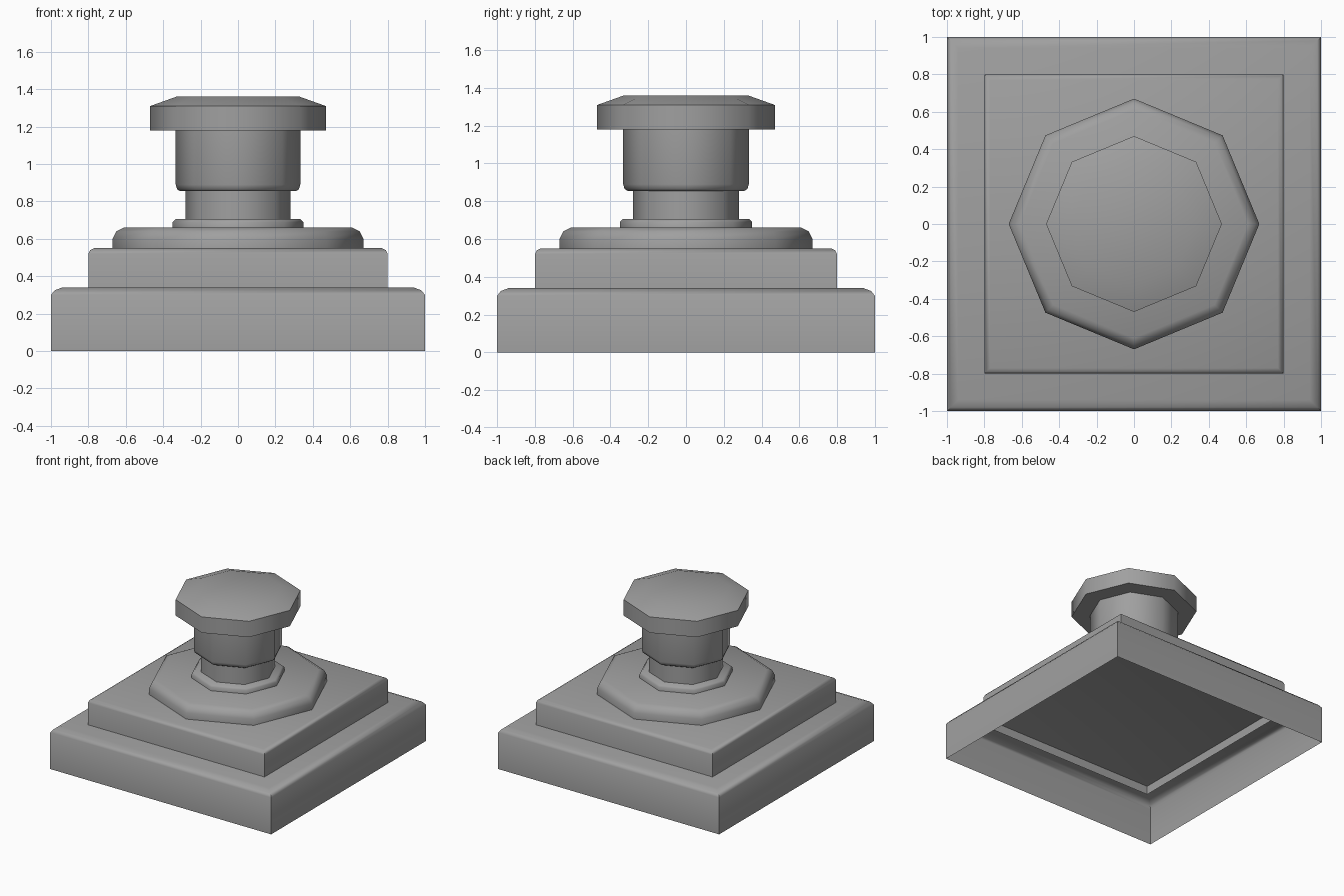
import bpy, bmesh, math

cube = bpy.data.objects.get("Cube")
if cube:
    bpy.data.objects.remove(cube, do_unlink=True)

stone = bpy.data.materials.new("grey stone")
stone.use_nodes = True
colour = (0.35, 0.35, 0.35, 1)
stone.diffuse_color = colour
stone.node_tree.nodes["Principled BSDF"].inputs["Base Color"].default_value = colour


def turned(name, sides, profile, closed_bottom=False):
    """Spin a (half width, height) profile; four-sided parts align with the axes."""
    bm = bmesh.new()
    start, scale = (math.pi / 4, math.sqrt(2)) if sides == 4 else (0, 1)
    rings = []
    for r, z in profile:
        angles = [start + math.tau * i / sides for i in range(sides)]
        rings.append([bm.verts.new((r * scale * math.cos(a), r * scale * math.sin(a), z))
                      for a in angles])
    for low, high in zip(rings, rings[1:]):
        for i in range(sides):
            j = (i + 1) % sides
            bm.faces.new((low[i], low[j], high[j], high[i]))
    bm.faces.new(rings[-1])
    if closed_bottom:
        bm.faces.new(rings[0][::-1])
    mesh = bpy.data.meshes.new(name)
    bm.to_mesh(mesh)
    bm.free()
    mesh.materials.append(stone)
    obj = bpy.data.objects.new(name, mesh)
    bpy.context.collection.objects.link(obj)
    bpy.ops.object.select_all(action="DESELECT")
    obj.select_set(True)
    bpy.context.view_layer.objects.active = obj
    bpy.ops.object.shade_smooth_by_angle(angle=math.radians(50))
    return obj


# Square steps, hollow underneath
turned("base_step", 4, [(1, 0), (1, 0.3), (0.98, 0.325), (0.94, 0.34)])
turned("upper_step", 4, [(0.8, 0.27), (0.8, 0.52), (0.79, 0.54), (0.77, 0.55)])

# Octagonal column
turned("foot_disc", 8, [(0.67, 0.54), (0.67, 0.6), (0.65, 0.64), (0.61, 0.66)])
turned("neck_ring", 8, [(0.35, 0.65), (0.35, 0.69), (0.335, 0.705)])
turned("neck", 8, [(0.28, 0.69), (0.28, 0.87)])
turned("drum", 8, [(0.31, 0.855), (0.325, 0.865), (0.333, 0.89), (0.333, 1.19)], True)
turned("cap", 8, [(0.47, 1.18), (0.47, 1.31), (0.33, 1.36)], True)
